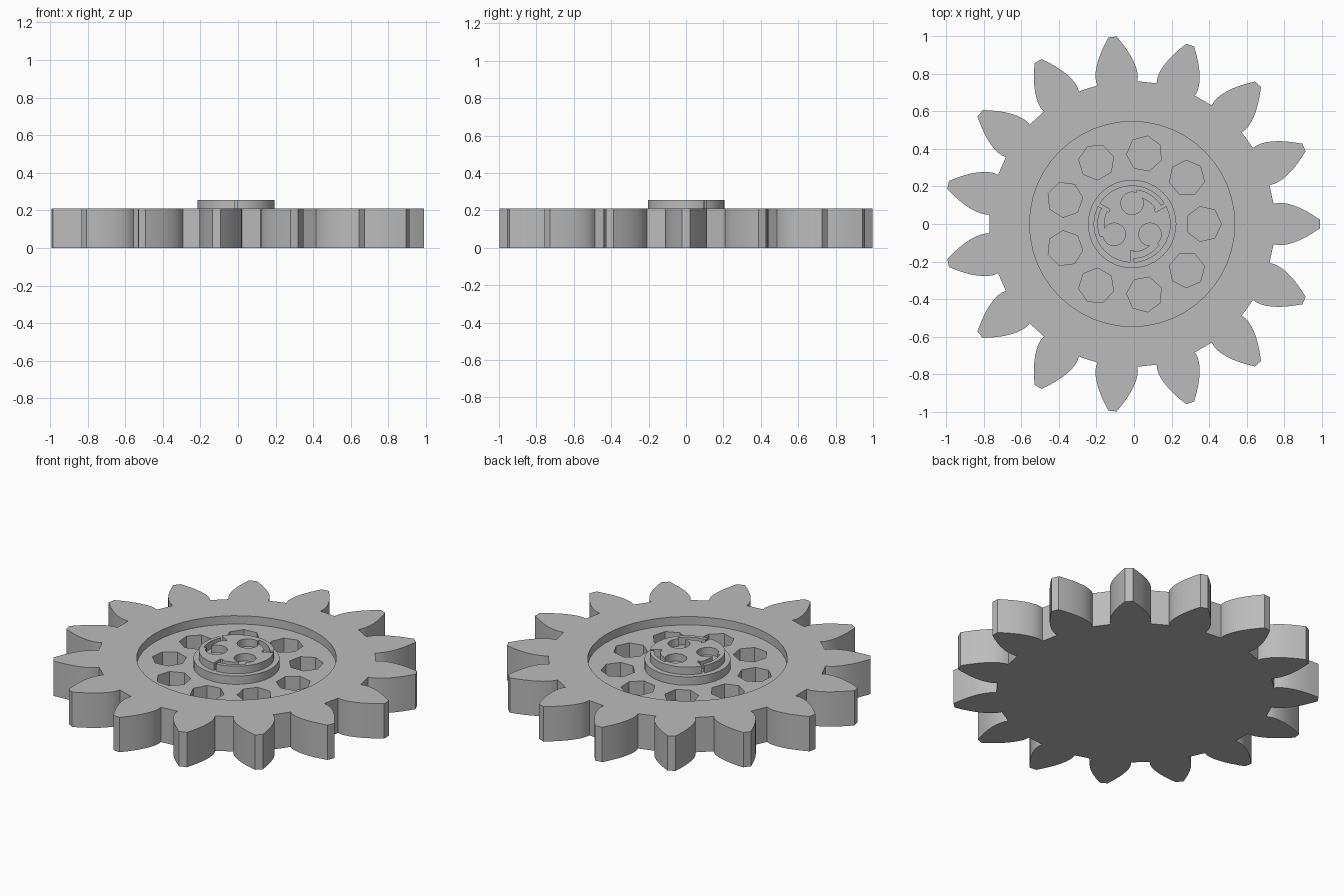
import bpy, bmesh
from math import sin, cos, pi, radians
from mathutils import Matrix

old = bpy.data.objects.get("Cube")
if old:
    bpy.data.objects.remove(old, do_unlink=True)

CENTRE_X = -0.01
TEETH = 15
TOP = 0.21            # gear face
FLOOR = 0.16          # recess floor
HOLE_FLOOR = 0.05
HUB_TOP = 0.255

grey = bpy.data.materials.new("plain grey")
grey.use_nodes = True
colour = (0.5, 0.5, 0.5, 1)
grey.diffuse_color = colour
grey.node_tree.nodes["Principled BSDF"].inputs["Base Color"].default_value = colour


def polar(r, a):
    return r * cos(a), r * sin(a)


def circle(r, n, cx=0, turn=0):
    return [(cx + r * cos(turn + 2 * pi * i / n), r * sin(turn + 2 * pi * i / n))
            for i in range(n)]


def sector(r1, r2, a1, a2, n=10):
    steps = [radians(a1 + (a2 - a1) * i / n) for i in range(n + 1)]
    return [polar(r2, a) for a in steps] + [polar(r1, a) for a in reversed(steps)]


def prism(name, outline, z0, z1, turn=0):
    """Upright solid with the given outline, turned about the gear axis."""
    bm = bmesh.new()
    base = bm.faces.new([bm.verts.new((x, y, z0)) for x, y in outline])
    up = bmesh.ops.extrude_face_region(bm, geom=[base])
    moved = [g for g in up["geom"] if isinstance(g, bmesh.types.BMVert)]
    bmesh.ops.translate(bm, verts=moved, vec=(0, 0, z1 - z0))
    bmesh.ops.rotate(bm, verts=bm.verts, cent=(0, 0, 0), matrix=Matrix.Rotation(turn, 3, 'Z'))
    bmesh.ops.translate(bm, verts=bm.verts, vec=(CENTRE_X, 0, 0))
    bmesh.ops.recalc_face_normals(bm, faces=bm.faces)
    mesh = bpy.data.meshes.new(name)
    bm.to_mesh(mesh)
    bm.free()
    mesh.materials.append(grey)
    ob = bpy.data.objects.new(name, mesh)
    bpy.context.collection.objects.link(ob)
    return ob


def activate(ob):
    bpy.ops.object.select_all(action='DESELECT')
    bpy.context.view_layer.objects.active = ob
    ob.select_set(True)


def cut(ob, cutter):
    cutter.hide_render = True
    mod = ob.modifiers.new("cut", 'BOOLEAN')
    mod.operation = 'DIFFERENCE'
    mod.solver = 'EXACT'
    mod.object = cutter
    activate(ob)
    bpy.ops.object.modifier_apply(modifier=mod.name)
    bpy.data.objects.remove(cutter, do_unlink=True)


# Toothed wheel: one tooth flank (radius, half width), mirrored and repeated
flank = [(0.752, 0.107), (0.775, 0.112), (0.80, 0.112), (0.83, 0.107),
         (0.86, 0.098), (0.895, 0.084), (0.93, 0.066), (0.965, 0.045), (1.0, 0.022)]
tooth = [(r, -t) for r, t in flank] + [(r, t) for r, t in reversed(flank)]
outline = []
for i in range(TEETH):
    a = 2 * pi * i / TEETH
    outline += [(r * cos(a) - t * sin(a), r * sin(a) + t * cos(a)) for r, t in tooth]
gear = prism("toothed_wheel", outline, 0, TOP)

# Ring-shaped recess around the hub
recess = prism("recess_cutter", circle(0.545, 48), FLOOR, 0.4)
cut(recess, prism("hub_keep", circle(0.235, 48), 0, 0.5))
cut(gear, recess)

# Nine seven-sided blind holes
for i in range(9):
    cut(gear, prism("hole_cutter", circle(0.095, 7, cx=0.38), HOLE_FLOOR, 0.4, 2 * pi * i / 9))

# Raised hub cap with three hooked pockets opening through narrow slits
cap = prism("hub_cap", circle(0.205, 48), TOP - 0.01, HUB_TOP)
slit = [(0.14, -0.008), (0.25, -0.008), (0.25, 0.008), (0.14, 0.008)]
for a in (90, 210, 330):
    cut(cap, prism("pocket_cutter", circle(0.06, 20, cx=0.11), TOP, 0.4, radians(a)))
    cut(cap, prism("channel_cutter", sector(0.15, 0.182, a - 60, a - 8), TOP, 0.4))
    cut(cap, prism("slit_cutter", slit, TOP, 0.4, radians(a - 60)))

for ob in (gear, cap):
    activate(ob)
    bpy.ops.object.shade_smooth_by_angle(angle=radians(25))
